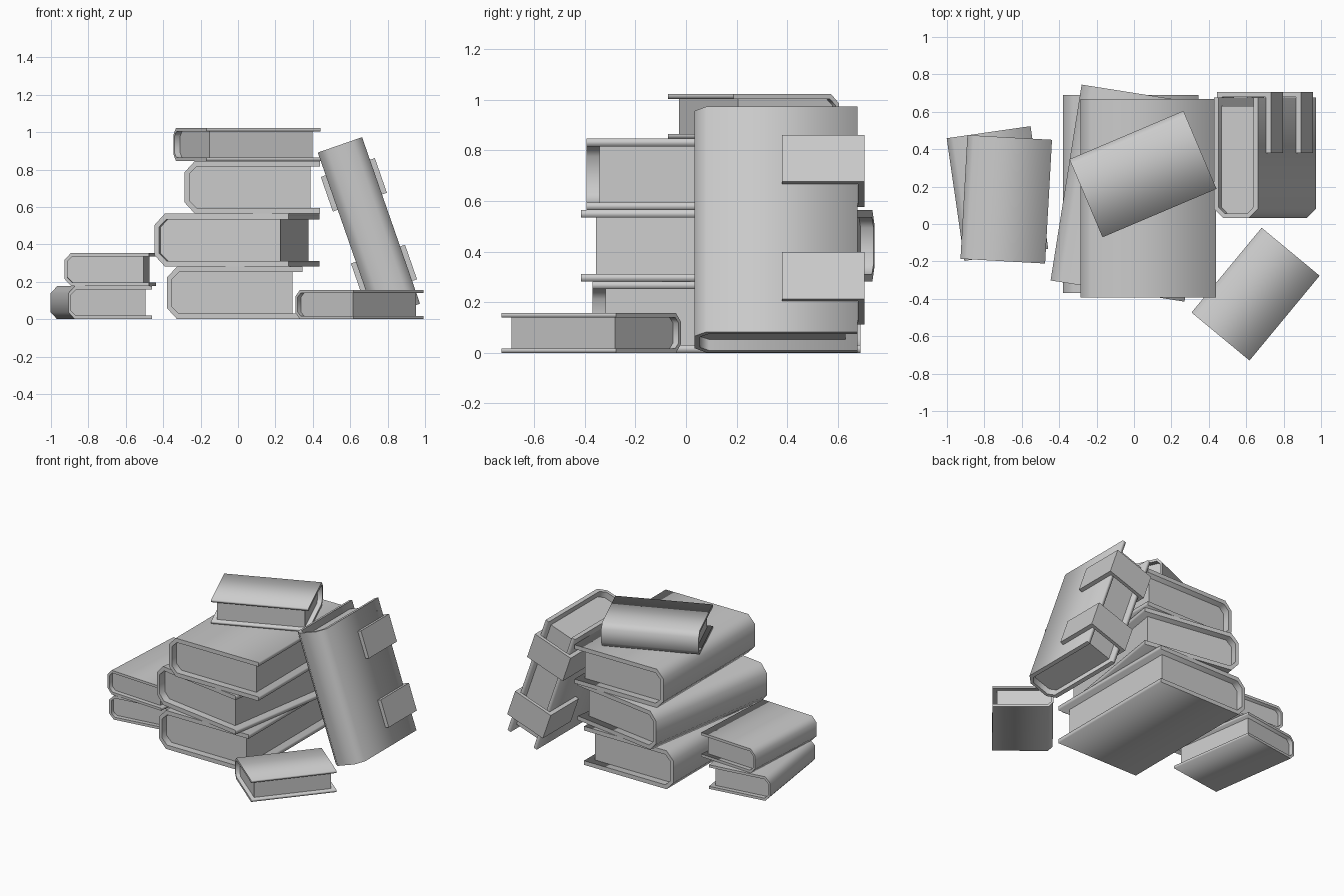
import bpy
import bmesh
from math import radians
from mathutils import Matrix

cube = bpy.data.objects.get("Cube")
if cube:
    bpy.data.objects.remove(cube)

grey = bpy.data.materials.new("light_grey")
grey.use_nodes = True
colour = (0.6, 0.6, 0.6, 1)
grey.diffuse_color = colour
grey.node_tree.nodes["Principled BSDF"].inputs["Base Color"].default_value = colour

# Master book: half sizes, board thickness, spine chamfer and page inset
HW, HL, HT = 0.3625, 0.53, 0.141
BOARD, CUT, INSET = 0.03, 0.055, 0.052


def prism(name, half, y0, y1, matrix, smooth=False):
    """Mirror a half profile (x, z) about z = 0 and extrude it along y."""
    profile = half + [(x, -z) for x, z in reversed(half)]
    bm = bmesh.new()
    face = bm.faces.new([bm.verts.new((x, y0, z)) for x, z in profile])
    moved = bmesh.ops.extrude_face_region(bm, geom=[face])["geom"]
    verts = [v for v in moved if isinstance(v, bmesh.types.BMVert)]
    bmesh.ops.translate(bm, vec=(0, y1 - y0, 0), verts=verts)
    bmesh.ops.recalc_face_normals(bm, faces=bm.faces)
    # Smooth around the profile, crisp at both ends
    for f in bm.faces:
        is_end = abs(f.normal.y) > 0.9
        f.smooth = smooth and not is_end
        if is_end:
            for e in f.edges:
                e.smooth = False
    mesh = bpy.data.meshes.new(name)
    bm.to_mesh(mesh)
    bm.free()
    mesh.materials.append(grey)
    obj = bpy.data.objects.new(name, mesh)
    bpy.context.collection.objects.link(obj)
    obj.matrix_world = matrix
    return obj


def book(name, matrix):
    """Wrapped cover with a chamfered spine, around an inset page block."""
    inner = [(CUT + 0.01 - HW, HT - BOARD), (0.025 - HW, HT - CUT - 0.015)]
    cover = [(-HW, HT - CUT - 0.005), (CUT - HW, HT), (HW, HT), (HW, HT - BOARD)] + inner
    prism(name + "_cover", cover, -HL, HL, matrix, smooth=True)
    pages = inner[::-1] + [(HW - INSET, HT - BOARD)]
    prism(name + "_pages", pages, INSET - HL, HL - INSET, matrix)


# Books lying flat: name, centre x, centre y, base z, turn in degrees, scale
flat_books = [
    ("large_bottom_book", -0.018, 0.16, 0, 0, 1),
    ("large_middle_book", -0.005, 0.165, 0.282, -9, 1),
    ("large_upper_book", 0.077, 0.137, 0.564, 0, 1),
    ("small_top_book", 0.048, 0.267, 0.846, -67, 0.625),
    ("left_lower_book", -0.73, 0.163, 0, 8.2, 0.625),
    ("left_upper_book", -0.683, 0.132, 0.178, -3.2, 0.625),
    ("front_small_book", 0.65, -0.375, 0, -39.6, 0.555),
]
for name, x, y, z, turn, size in flat_books:
    place = Matrix.Translation((x, y, z + HT * size))
    book(name, place @ Matrix.Rotation(radians(turn), 4, 'Z') @ Matrix.Scale(size, 4))

# Leaning book: spine to the front, tipped against the stack
stand = Matrix(((0, 0, 1, 0), (1, 0, 0, 0), (0, 1, 0, 0), (0, 0, 0, 1)))
lean = (Matrix.Translation((0.7, 0.355, 0.487))
        @ Matrix.Rotation(radians(-19.2), 4, 'Y') @ stand)
book("leaning_book", lean @ Matrix.Scale(0.889, 4))

# Two straps wrapped around the open edge of the leaning book
strap = [(0.325, 0.124), (0.025, 0.124), (0.025, 0.153), (0.35, 0.153)]
for name, mid in (("upper_strap", 0.245), ("lower_strap", -0.245)):
    prism(name, strap, mid - 0.098, mid + 0.098, lean)
